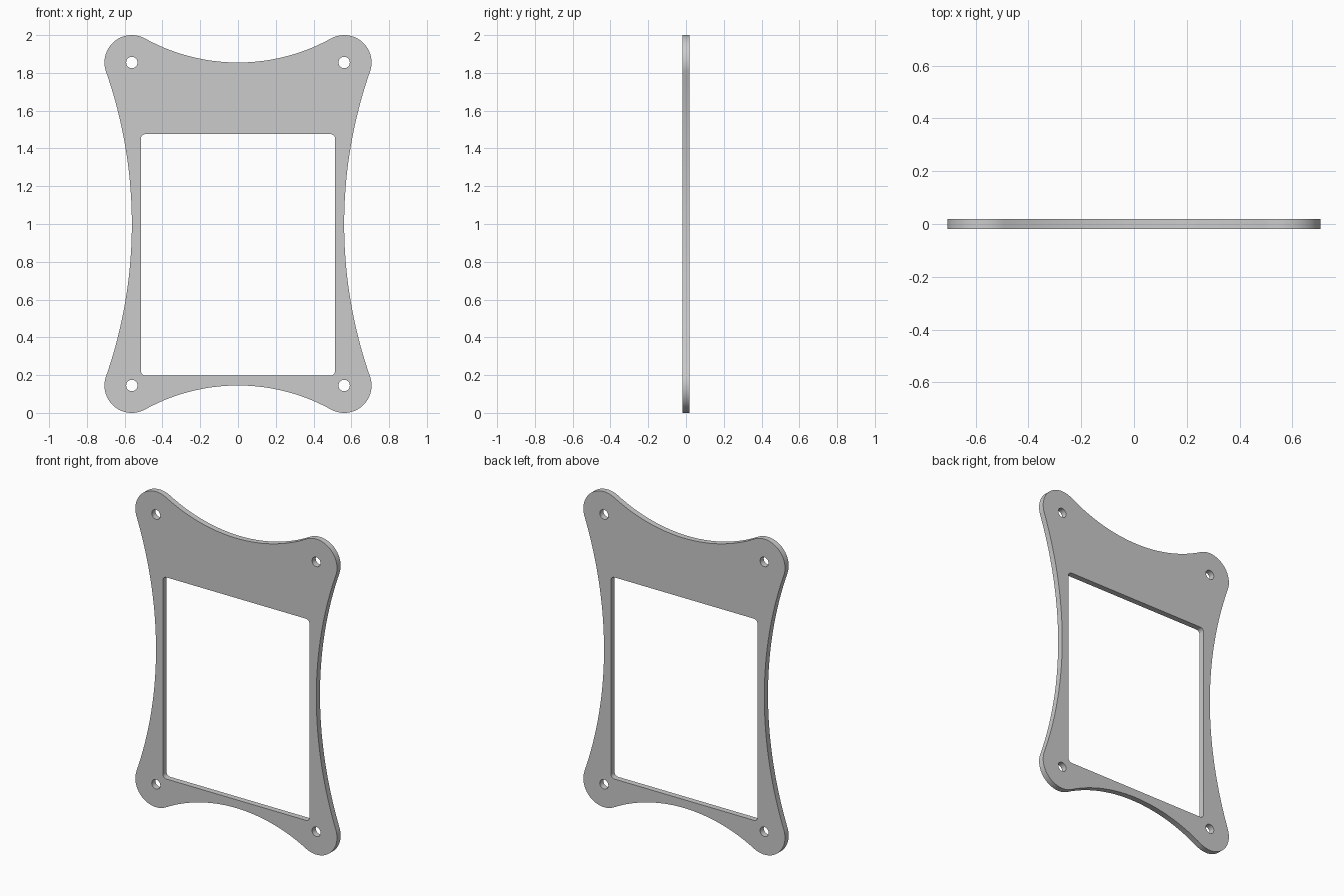
import bpy, bmesh
from math import pi, atan2, hypot, cos, sin, radians

if "Cube" in bpy.data.objects:
    bpy.data.objects.remove(bpy.data.objects["Cube"])

HALF_T = 0.0185                 # half plate thickness
HX, HZ, MID = 0.562, 0.855, 1.0  # corner lobe centre offsets, mid height
LOBE, HOLE = 0.145, 0.03
WAIST_X, WAIST_Z = 0.562, 0.855  # edge-middle offsets of the concave sides


def arc(cx, cz, r, a0, a1, n):
    return [(cx + r * cos(a0 + (a1 - a0) * i / n),
             cz + r * sin(a0 + (a1 - a0) * i / n)) for i in range(n + 1)]


# One quarter of the outline: concave side, round lobe, concave top (all tangent)
r_side = (HZ ** 2 - LOBE ** 2) / (2 * LOBE)
r_top = (HX ** 2 - LOBE ** 2) / (2 * LOBE)
cx, cz = WAIST_X + r_side, WAIST_Z + r_top
a_side = atan2(-HZ, cx - HX)
a_top = atan2(cz - HZ, -HX)
quarter = (arc(cx, 0, r_side, pi, pi + a_side, 20)
           + arc(HX, HZ, LOBE, a_side, a_top, 32)[1:]
           + arc(0, cz, r_top, a_top - pi, -pi / 2, 20)[1:])

# Mirror the quarter to the full closed outline
half = quarter + [(-x, z) for x, z in reversed(quarter[:-1])]
outline = half + [(x, -z) for x, z in reversed(half[1:-1])]
outline = [(x, z + MID) for x, z in outline]

# Rounded rectangular window
W, Z0, Z1, RC = 0.514, 0.198, 1.476, 0.025
window = []
for k, (x, z) in enumerate([(W - RC, Z1 - RC), (RC - W, Z1 - RC),
                            (RC - W, Z0 + RC), (W - RC, Z0 + RC)]):
    window += arc(x, z, RC, k * pi / 2, (k + 1) * pi / 2, 8)

# Four screw holes
holes = [arc(sx * HX, MID + sz * HZ, HOLE, 0, 2 * pi, 32)[:-1]
         for sx in (-1, 1) for sz in (-1, 1)]

# Fill the loops and extrude to thickness
bm = bmesh.new()
for loop in [outline, window] + holes:
    vs = [bm.verts.new((x, -HALF_T, z)) for x, z in loop]
    for a, b in zip(vs, vs[1:] + vs[:1]):
        bm.edges.new((a, b))
bmesh.ops.triangle_fill(bm, use_beauty=True, edges=bm.edges[:], normal=(0, -1, 0))
ext = bmesh.ops.extrude_face_region(bm, geom=bm.faces[:], use_keep_orig=True)
bmesh.ops.translate(bm, vec=(0, 2 * HALF_T, 0),
                    verts=[g for g in ext["geom"] if isinstance(g, bmesh.types.BMVert)])
bmesh.ops.recalc_face_normals(bm, faces=bm.faces[:])

mesh = bpy.data.meshes.new("mounting_plate")
bm.to_mesh(mesh)
bm.free()
plate = bpy.data.objects.new("mounting_plate", mesh)
bpy.context.collection.objects.link(plate)
bpy.context.view_layer.objects.active = plate
plate.select_set(True)
bpy.ops.object.shade_smooth_by_angle(angle=radians(30))
